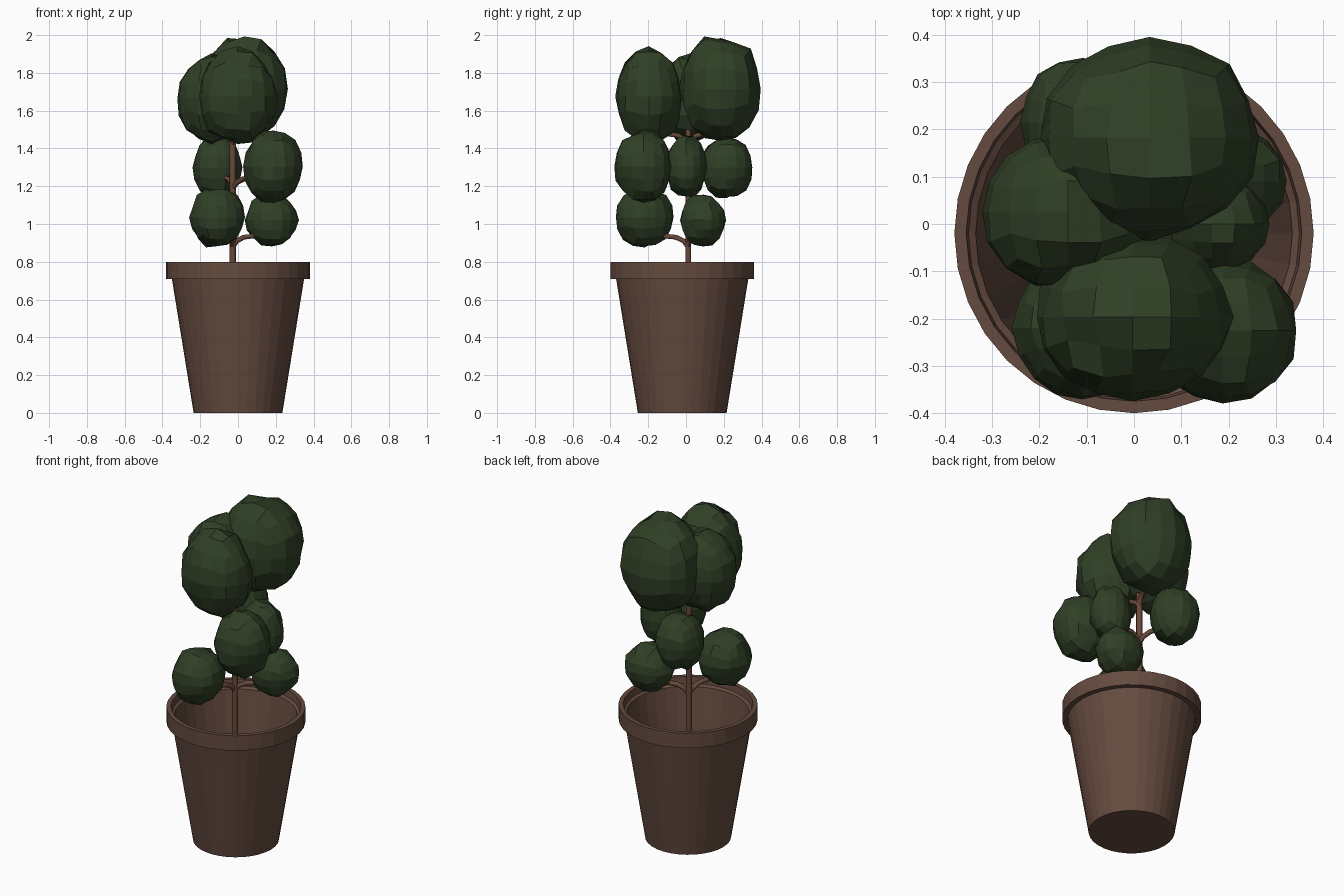
import bpy, bmesh, math, random
from mathutils import Vector

cube = bpy.data.objects.get("Cube")
if cube:
    bpy.data.objects.remove(cube, do_unlink=True)
random.seed(4)


def material(name, rgb):
    mat = bpy.data.materials.new(name)
    mat.use_nodes = True
    mat.diffuse_color = (*rgb, 1)
    bsdf = mat.node_tree.nodes["Principled BSDF"]
    bsdf.inputs["Base Color"].default_value = (*rgb, 1)
    bsdf.inputs["Roughness"].default_value = 0.8
    return mat


CLAY = material("clay brown", (0.13, 0.07, 0.05))
BARK = material("bark brown", (0.14, 0.065, 0.042))
LEAF = material("leaf green", (0.029, 0.05, 0.019))


def add_mesh(name, bm, mat):
    bmesh.ops.recalc_face_normals(bm, faces=bm.faces)
    mesh = bpy.data.meshes.new(name)
    bm.to_mesh(mesh)
    bm.free()
    mesh.materials.append(mat)
    obj = bpy.data.objects.new(name, mesh)
    bpy.context.collection.objects.link(obj)
    return obj


# Hollow pot: a profile turned around its axis
def build_pot(profile, sides=32):
    bm = bmesh.new()
    verts = [bm.verts.new((r, 0, z)) for r, z in profile]
    edges = [bm.edges.new(pair) for pair in zip(verts, verts[1:])]
    bmesh.ops.spin(bm, geom=verts + edges, cent=(0, 0, 0), axis=(0, 0, 1),
                   angle=math.tau, steps=sides)
    bmesh.ops.remove_doubles(bm, verts=bm.verts, dist=0.0005)
    add_mesh("pot", bm, CLAY).location.y = -0.02


build_pot([(0, 0), (0.235, 0), (0.35, 0.71), (0.38, 0.71), (0.38, 0.8),
           (0.355, 0.8), (0.35, 0.76), (0.335, 0.75), (0.22, 0.03), (0, 0.03)])


# Leaf ball: a gridded cube rounded to a ball, rough near its poles
def build_ball(name, centre, radii, cuts=4):
    bm = bmesh.new()
    bmesh.ops.create_cube(bm, size=2)
    bmesh.ops.subdivide_edges(bm, edges=bm.edges, cuts=cuts - 1, use_grid_fill=True)
    for v in bm.verts:
        even = Vector([math.tan(c * math.pi / 4) for c in v.co]).normalized()
        rough = 0.03 + 0.05 * abs(even.z)
        even *= 1 + random.uniform(-rough, rough)
        v.co = Vector(c + e * r for c, e, r in zip(centre, even, radii))
    add_mesh(name, bm, LEAF)


# Wooden stems: swept paths with a thin round section
def build_stem(name, points, radius):
    curve = bpy.data.curves.new(name, "CURVE")
    curve.dimensions = "3D"
    curve.bevel_depth = radius
    curve.bevel_resolution = 1
    curve.use_fill_caps = True
    spline = curve.splines.new("POLY")
    spline.points.add(len(points) - 1)
    for p, co in zip(spline.points, points):
        p.co = (*co, 1)
    curve.materials.append(BARK)
    obj = bpy.data.objects.new(name, curve)
    bpy.context.collection.objects.link(obj)


TRUNK = Vector((-0.028, 0.012, 0))
build_stem("trunk", [TRUNK + Vector((0, 0, z)) for z in (0.02, 0.9, 1.2, 1.6)], 0.018)

# Each ball: centre, radii, height where its branch leaves the trunk
BALLS = {
    "lower_left_leaves": ((-0.11, -0.22, 1.035), (0.145, 0.155, 0.16), 0.88),
    "lower_right_leaves": ((0.18, 0.09, 1.02), (0.142, 0.12, 0.138), 0.88),
    "middle_front_leaves": ((0.188, -0.225, 1.305), (0.158, 0.155, 0.19), 1.19),
    "middle_right_leaves": ((0.165, 0, 1.305), (0.12, 0.108, 0.165), 1.19),
    "middle_back_leaves": ((-0.11, 0.215, 1.3), (0.13, 0.14, 0.165), 1.19),
    "upper_front_leaves": ((-0.003, -0.197, 1.675), (0.208, 0.177, 0.25), 1.42),
    "upper_left_leaves": ((-0.14, 0.025, 1.665), (0.185, 0.168, 0.235), 1.42),
    "upper_back_leaves": ((0.033, 0.183, 1.715), (0.233, 0.214, 0.285), 1.42),
}
for name, (centre, radii, start) in BALLS.items():
    build_ball(name, centre, radii)
    base = TRUNK + Vector((0, 0, start))
    reach = Vector(centre) - base
    reach.z = 0
    steps = [(0, 0), (0.1, 0.03), (0.28, 0.05), (0.7, 0.06)]
    path = [base + reach * t + Vector((0, 0, rise)) for t, rise in steps]
    build_stem(name.replace("leaves", "branch"), path, 0.014)
